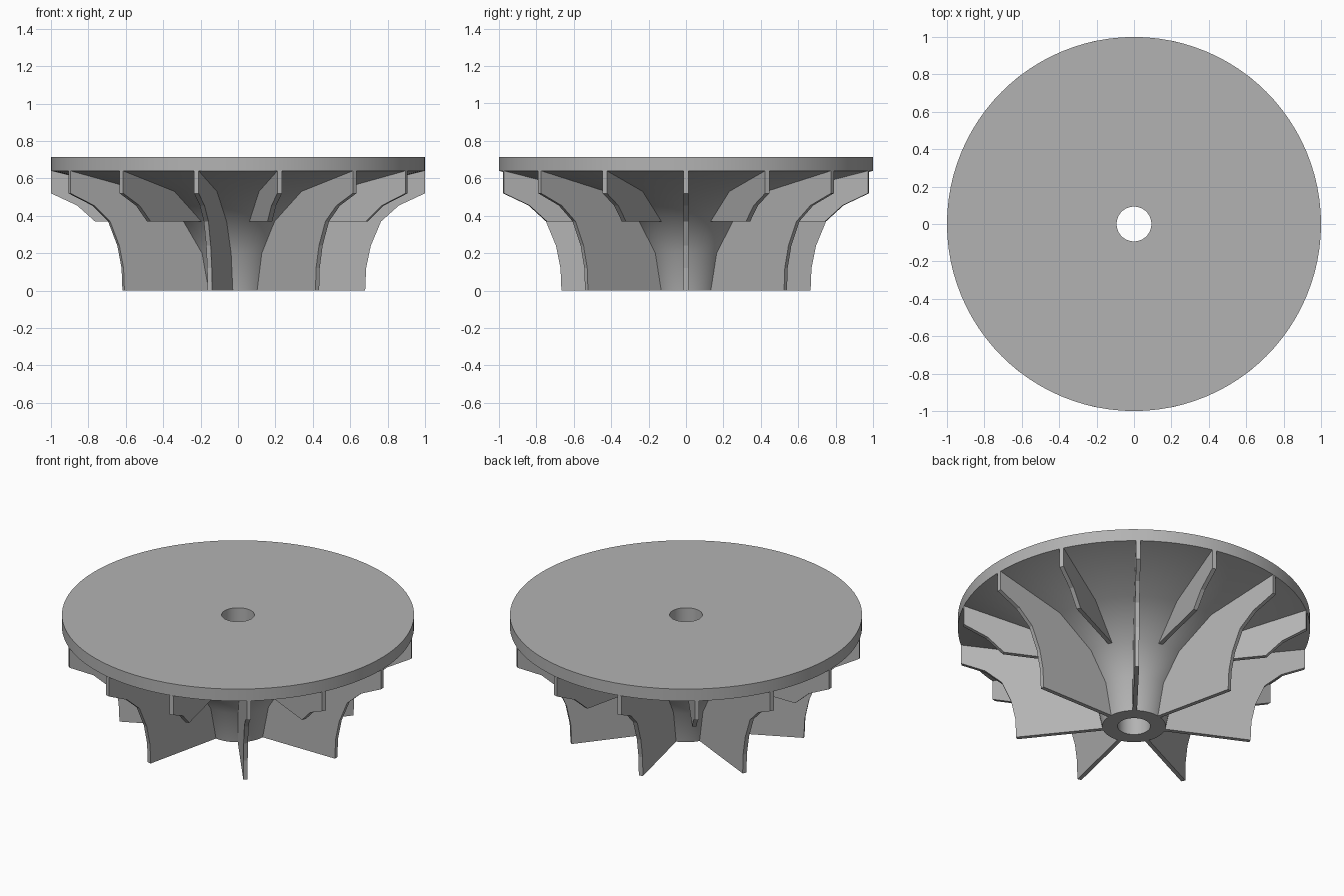
import bpy
import bmesh
import math
from mathutils import Matrix, Vector

cube = bpy.data.objects.get("Cube")
if cube:
    bpy.data.objects.remove(cube, do_unlink=True)

SEGMENTS = 96
PAIRS = 7            # full blades, each followed by a splitter blade
THICKNESS = 0.025

grey = bpy.data.materials.new("plain_grey")
grey.use_nodes = True
colour = (0.45, 0.45, 0.45, 1)
grey.diffuse_color = colour
grey.node_tree.nodes["Principled BSDF"].inputs["Base Color"].default_value = colour


def add_object(name, bm):
    bmesh.ops.recalc_face_normals(bm, faces=bm.faces)
    mesh = bpy.data.meshes.new(name)
    bm.to_mesh(mesh)
    bm.free()
    mesh.materials.append(grey)
    obj = bpy.data.objects.new(name, mesh)
    bpy.context.collection.objects.link(obj)
    return obj


def lathe(name, profile):
    """Spin a closed (radius, height) outline around the z axis."""
    bm = bmesh.new()
    verts = [bm.verts.new((r, 0, z)) for r, z in profile]
    edges = [bm.edges.new((a, b)) for a, b in zip(verts, verts[1:] + verts[:1])]
    bmesh.ops.spin(bm, geom=verts + edges, cent=(0, 0, 0), axis=(0, 0, 1),
                   angle=math.tau, steps=SEGMENTS, use_duplicate=False)
    bmesh.ops.remove_doubles(bm, verts=bm.verts, dist=0.0001)
    return add_object(name, bm)


def blade(name, outline, angle):
    """Extrude a (radius, height) outline into a thin radial plate."""
    bm = bmesh.new()
    face = bm.faces.new([bm.verts.new((r, -THICKNESS / 2, z)) for r, z in outline])
    result = bmesh.ops.extrude_face_region(bm, geom=[face], use_keep_orig=True)
    moved = [v for v in result["geom"] if isinstance(v, bmesh.types.BMVert)]
    bmesh.ops.translate(bm, verts=moved, vec=Vector((0, THICKNESS, 0)))
    bmesh.ops.rotate(bm, verts=bm.verts, cent=(0, 0, 0),
                     matrix=Matrix.Rotation(angle, 3, "Z"))
    return add_object(name, bm)


# Flared hub and back disc with a through bore
hub = lathe("hub_and_disc", [
    (0.093, 0), (0.18, 0), (0.22, 0.20), (0.33, 0.37), (0.56, 0.53),
    (1.0, 0.64), (1.0, 0.715), (0.093, 0.715)])
bpy.ops.object.select_all(action="DESELECT")
hub.select_set(True)
bpy.context.view_layer.objects.active = hub
bpy.ops.object.shade_smooth_by_angle(angle=math.radians(30))

# Blade outlines: both share the swept outer edge and end inside the hub
lower_edge = [(0.68, 0), (0.685, 0.12), (0.71, 0.24)]
upper_edge = [(0.765, 0.37), (0.86, 0.455), (1.0, 0.52), (1.0, 0.64),
              (0.98, 0.66), (0.14, 0.66)]
full_outline = [(0.175, 0)] + lower_edge + upper_edge + [(0.14, 0.03)]
splitter_outline = [(0.3, 0.37)] + upper_edge

# Alternating full and splitter blades around the axis
step = math.tau / PAIRS
for i in range(PAIRS):
    blade(f"full_blade_{i + 1}", full_outline, i * step)
    blade(f"splitter_blade_{i + 1}", splitter_outline, (i + 0.5) * step)
